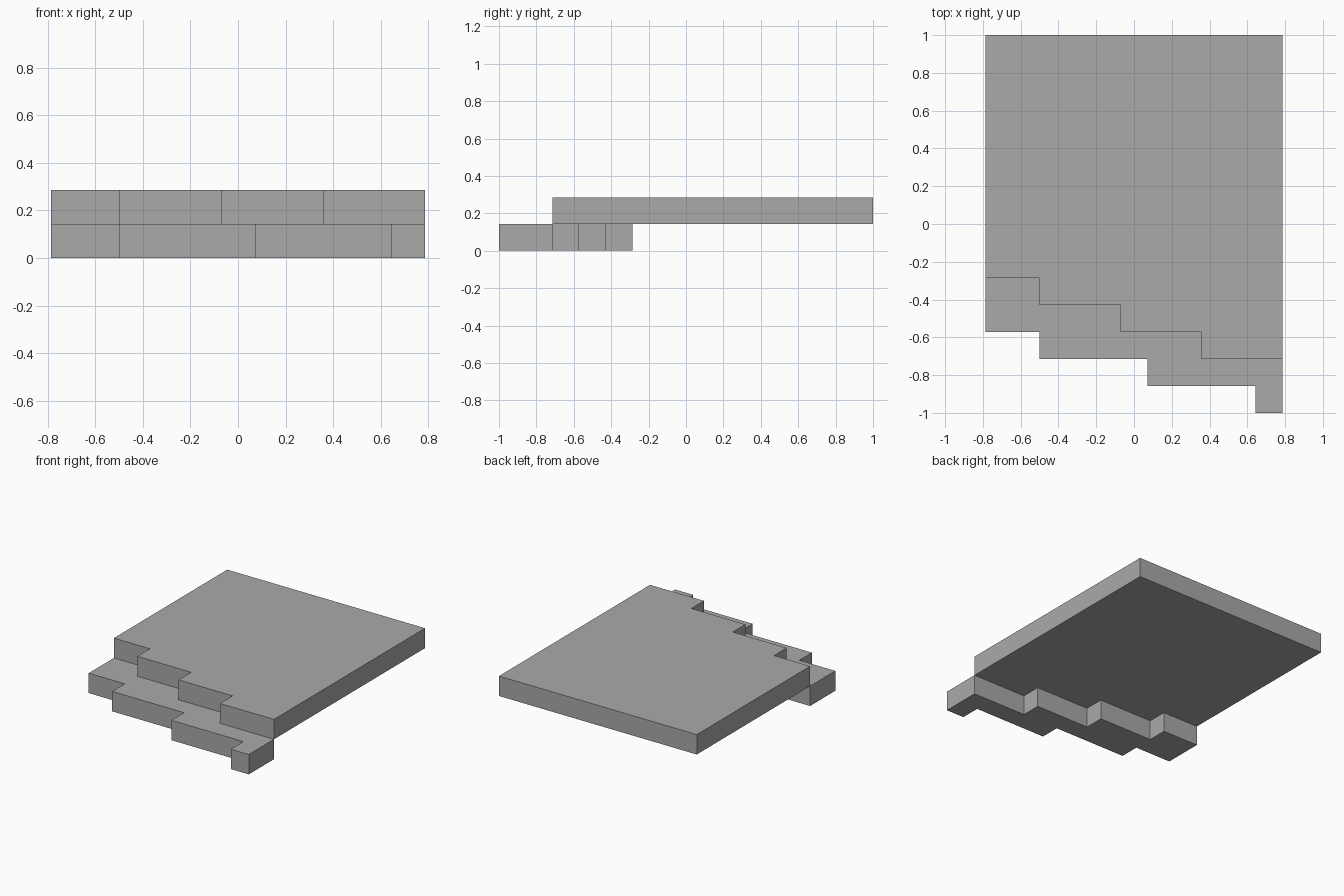
import bpy
import bmesh

if "Cube" in bpy.data.objects:
    bpy.data.objects.remove(bpy.data.objects["Cube"], do_unlink=True)

U = 1 / 7          # grid unit
X0 = -5.5          # right-hand edge, in units

grey = bpy.data.materials.new("plain_grey")
grey.use_nodes = True
colour = (0.4, 0.4, 0.4, 1)
grey.diffuse_color = colour
grey.node_tree.nodes["Principled BSDF"].inputs["Base Color"].default_value = colour


def stair_line(widths, y):
    """Stepped line along +x, dropping one unit in y after each run."""
    x, pts = X0, []
    for w in widths:
        pts += [(x, y), (x + w, y)]
        x += w
        y -= 1
    return pts


def slab(name, outline, level):
    """Extrude an outline into a one-unit-thick slab."""
    bm = bmesh.new()
    face = bm.faces.new([bm.verts.new((x * U, y * U, level * U)) for x, y in outline])
    top = bmesh.ops.extrude_face_region(bm, geom=[face])["geom"]
    bmesh.ops.translate(bm, vec=(0, 0, U),
                        verts=[v for v in top if isinstance(v, bmesh.types.BMVert)])
    bmesh.ops.recalc_face_normals(bm, faces=bm.faces)
    mesh = bpy.data.meshes.new(name)
    bm.to_mesh(mesh)
    bm.free()
    mesh.materials.append(grey)
    bpy.context.collection.objects.link(bpy.data.objects.new(name, mesh))


# Shared stepped edge: front of the upper slab, back of the lower step
inner = stair_line((2, 3, 3, 3), -2)
outer = stair_line((2, 4, 4, 1), -4)

slab("upper_slab", inner + [(-X0, 7), (X0, 7)], 1)
slab("lower_step", outer + inner[::-1], 0)
